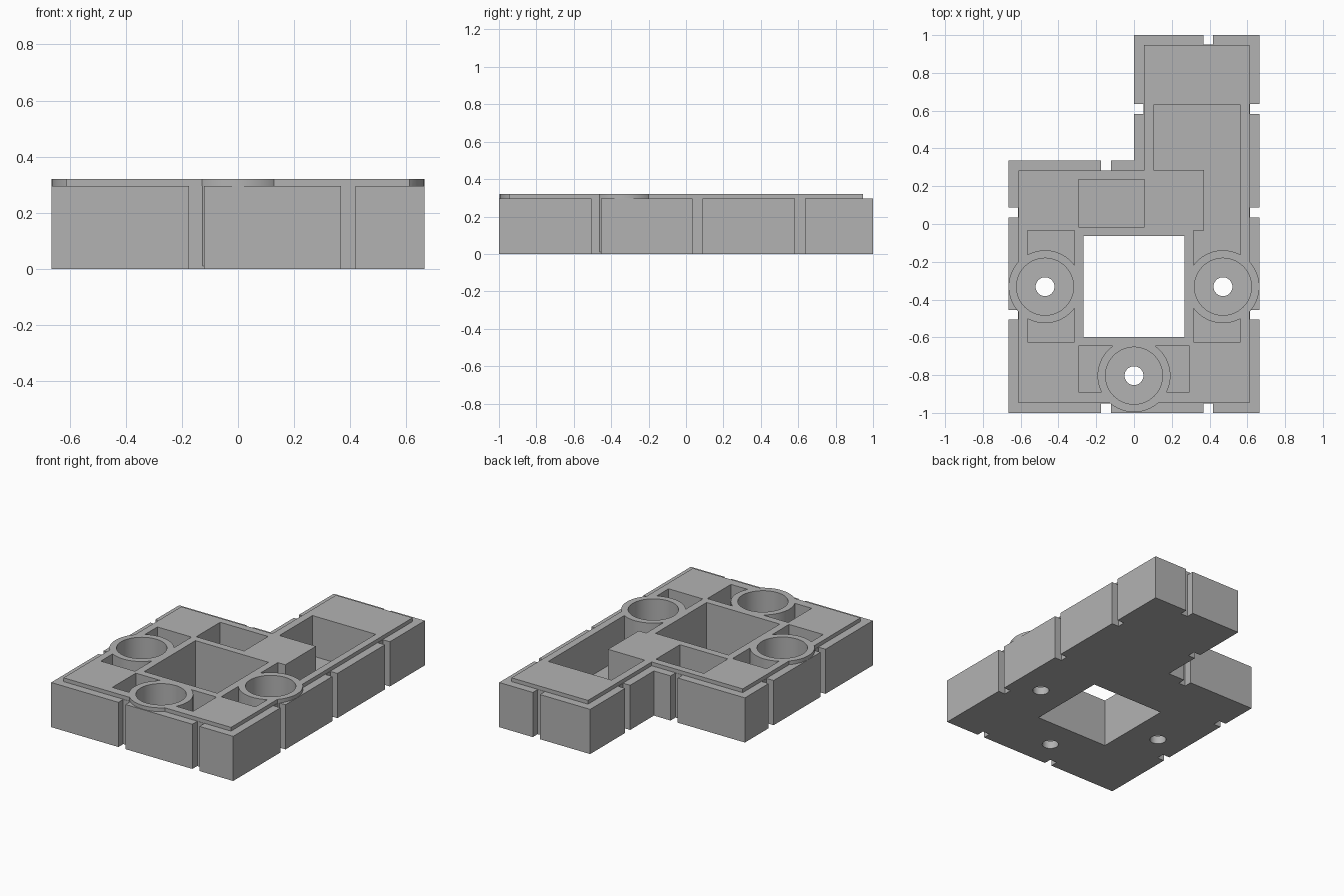
import bpy, bmesh, math

cube = bpy.data.objects.get("Cube")
if cube:
    bpy.data.objects.remove(cube, do_unlink=True)

grey = bpy.data.materials.new("plain_grey")
grey.use_nodes = True
grey.diffuse_color = (0.45, 0.45, 0.45, 1)
grey.node_tree.nodes["Principled BSDF"].inputs["Base Color"].default_value = (0.45, 0.45, 0.45, 1)

TOP, RIM, FLOOR = 0.32, 0.295, 0.053


def prism(name, points, z0, z1):
    """Extrude a flat outline from z0 to z1."""
    bm = bmesh.new()
    face = bm.faces.new([bm.verts.new((x, y, z0)) for x, y in points])
    ext = bmesh.ops.extrude_face_region(bm, geom=[face])
    verts = [v for v in ext["geom"] if isinstance(v, bmesh.types.BMVert)]
    bmesh.ops.translate(bm, verts=verts, vec=(0, 0, z1 - z0))
    bmesh.ops.recalc_face_normals(bm, faces=bm.faces)
    mesh = bpy.data.meshes.new(name)
    bm.to_mesh(mesh)
    bm.free()
    ob = bpy.data.objects.new(name, mesh)
    bpy.context.collection.objects.link(ob)
    return ob


def box(name, x0, x1, y0, y1, z0, z1):
    return prism(name, [(x0, y0), (x1, y0), (x1, y1), (x0, y1)], z0, z1)


def disc(name, x, y, r, z0, z1, n=64):
    angles = [2 * math.pi * i / n for i in range(n)]
    return prism(name, [(x + r * math.cos(a), y + r * math.sin(a)) for a in angles], z0, z1)


def outline(d):
    """L-shaped footprint, inset by d."""
    w, e = 0.665 - d, 1 - d
    return [(-w, -e), (w, -e), (w, e), (d, e), (d, 0.335 - d), (-w, 0.335 - d)]


def combine(target, tool, operation="DIFFERENCE"):
    mod = target.modifiers.new("combine", "BOOLEAN")
    mod.operation, mod.solver, mod.object = operation, "EXACT", tool
    bpy.context.view_layer.objects.active = target
    bpy.ops.object.modifier_apply(modifier=mod.name)
    bpy.data.objects.remove(tool, do_unlink=True)


# Block with vertical edge notches
body = prism("base_tray", outline(0), 0, RIM)
H, D = 0.026, 0.051
notches = [(-0.148, -1), (0.393, -1), (0.393, 1), (-0.148, 0.335),
           (-0.665, 0.061), (-0.665, -0.48), (0.665, 0.061), (0.665, -0.48),
           (0.665, 0.609), (0, 0.609)]
for x, y in notches:
    dx, dy = (H, D) if y in (-1, 1, 0.335) else (D, H)
    combine(body, box("notch", x - dx, x + dx, y - dy, y + dy, -0.1, 0.5))

# Raised deck
combine(body, prism("deck", outline(0.053), 0.1, TOP), "UNION")

# Pockets with a closed floor
pockets = [(-0.565, -0.315, -0.625, -0.035), (0.315, 0.565, -0.625, -0.035),
           (0.37, 0.565, -0.3, 0.4), (0.103, 0.565, 0.285, 0.63),
           (-0.295, 0.055, -0.015, 0.235), (-0.295, 0.295, -0.89, -0.645)]
for p in pockets:
    combine(body, box("pocket", *p, FLOOR, 0.5))

# Round cups with a drain hole
cups = [(-0.471, -0.332), (0.471, -0.332), (0, -0.803)]
for x, y in cups:
    combine(body, disc("cup", x, y, 0.193, 0.01, TOP), "UNION")
for x, y in cups:
    combine(body, disc("bore", x, y, 0.151, FLOOR, 0.5))
    combine(body, disc("drain", x, y, 0.05, -0.1, 0.2, 32))

# Square opening through the middle
combine(body, box("opening", -0.267, 0.267, -0.597, -0.063, -0.1, 0.5))

body.data.materials.clear()
body.data.materials.append(grey)
for poly in body.data.polygons:
    poly.material_index = 0
bpy.ops.object.select_all(action="DESELECT")
body.select_set(True)
bpy.context.view_layer.objects.active = body
bpy.ops.object.shade_smooth_by_angle(angle=math.radians(30))
